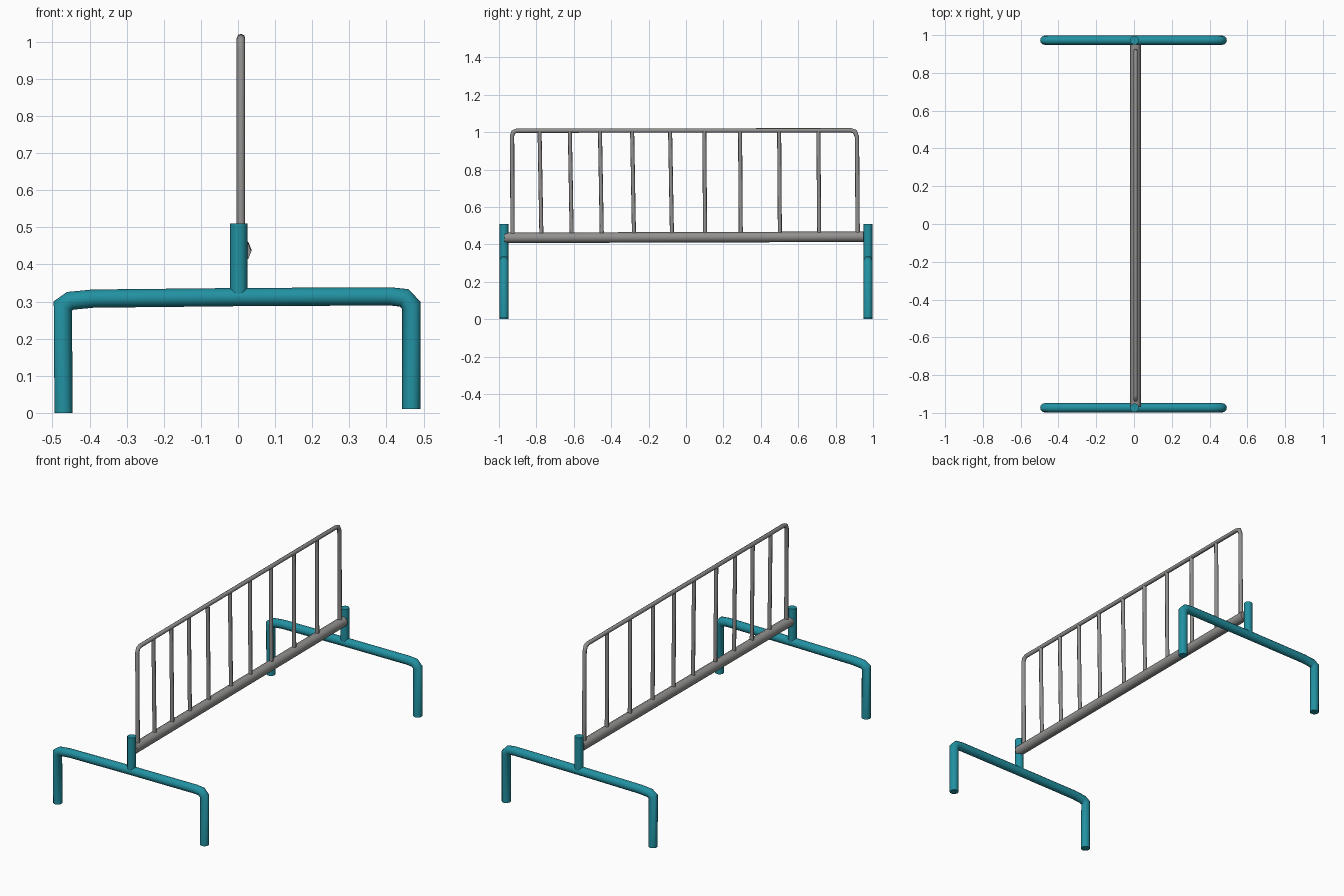
import bpy, bmesh, math
from mathutils import Vector

if "Cube" in bpy.data.objects:
    bpy.data.objects.remove(bpy.data.objects["Cube"])


def material(name, rgb):
    m = bpy.data.materials.new(name)
    m.diffuse_color = (*rgb, 1)
    m.use_nodes = True
    m.node_tree.nodes["Principled BSDF"].inputs["Base Color"].default_value = m.diffuse_color
    return m


TEAL = material("teal paint", (0.016, 0.285, 0.36))
GREY = material("grey steel", (0.29, 0.285, 0.28))


def tube(name, points, radius, sides, mat, normal):
    """Capped tube along a path lying in the plane with the given normal."""
    pts = [Vector(p) for p in points]
    n = Vector(normal)
    bm = bmesh.new()
    rings = []
    for i, p in enumerate(pts):
        a = (p - pts[i - 1]).normalized() if i else None
        b = (pts[i + 1] - p).normalized() if i < len(pts) - 1 else None
        a, b = a or b, b or a
        t = (a + b).normalized()
        side = t.cross(n).normalized() / max(t.dot(a), 0.5)   # mitred bend
        rings.append([bm.verts.new(p + radius * (math.cos(w) * n + math.sin(w) * side))
                      for w in (2 * math.pi * k / sides for k in range(sides))])
    for r, s in zip(rings, rings[1:]):
        for k in range(sides):
            j = (k + 1) % sides
            bm.faces.new((r[k], r[j], s[j], s[k]))
    bm.faces.new(rings[0])
    bm.faces.new(rings[-1])
    bmesh.ops.recalc_face_normals(bm, faces=bm.faces[:])
    mesh = bpy.data.meshes.new(name)
    bm.to_mesh(mesh)
    bm.free()
    mesh.materials.append(mat)
    ob = bpy.data.objects.new(name, mesh)
    bpy.context.collection.objects.link(ob)
    bpy.ops.object.select_all(action='DESELECT')
    ob.select_set(True)
    bpy.context.view_layer.objects.active = ob
    bpy.ops.object.shade_smooth_by_angle(angle=math.radians(50))
    return ob


# Bent foot frames with their upright sockets
foot = [(-0.47, 0), (-0.472, 0.288), (-0.452, 0.302), (-0.39, 0.308), (0, 0.312),
        (0.41, 0.314), (0.448, 0.31), (0.467, 0.29), (0.467, 0.01)]
for label, y in (("front", -0.973), ("back", 0.973)):
    tube(label + "_foot_frame", [(x, y, z) for x, z in foot], 0.0245, 12, TEAL, (0, 1, 0))
    tube(label + "_post", [(0.002, y, 0.32), (0.002, y, 0.51)], 0.0235, 12, TEAL, (0, 1, 0))

# Thick lower rail
tube("lower_rail", [(0.008, -0.97, 0.435), (0.008, 0.95, 0.441)], 0.028, 8, GREY, (1, 0, 0))

# Thin hoop: two end uprights and the rounded top rail
hoop = [(-0.927, 0.44), (-0.93, 0.98), (-0.923, 1.0), (-0.905, 1.008),
        (0.882, 1.01), (0.903, 1.003), (0.914, 0.975), (0.918, 0.44)]
tube("top_hoop", [(0.008, y, z) for y, z in hoop], 0.0115, 8, GREY, (1, 0, 0))

# Upright bars, leaning very slightly
for i, y in enumerate((-0.778, -0.616, -0.455, -0.283, -0.08, 0.1, 0.291, 0.5, 0.71)):
    lean = 0.005 if y < 0 else 0.002
    tube(f"upright_bar_{i + 1}", [(0.008, y + lean, 0.44), (0.008, y - lean, 1.008)],
         0.0108, 8, GREY, (1, 0, 0))
